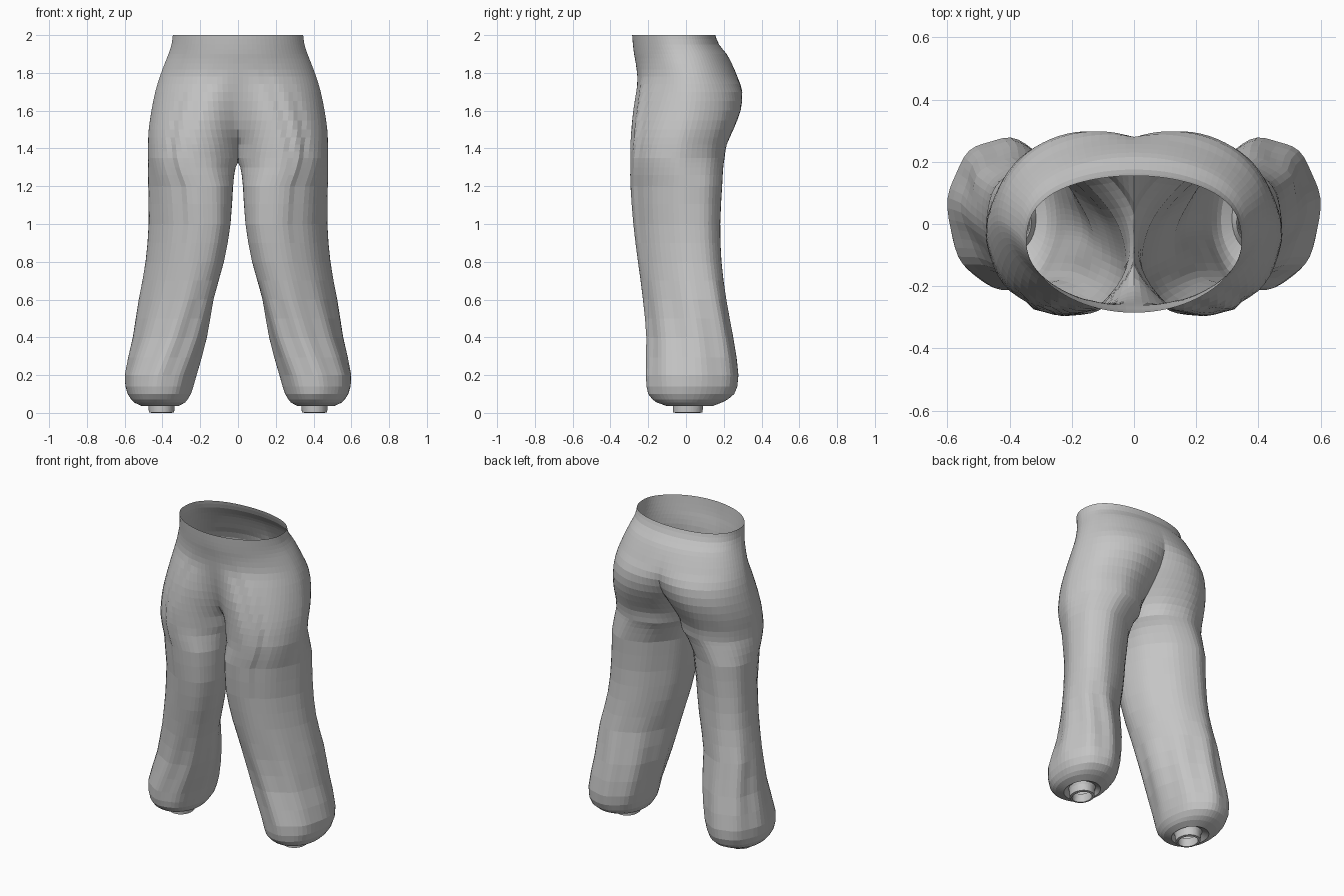
import bpy, bmesh, math

if "Cube" in bpy.data.objects:
    bpy.data.objects.remove(bpy.data.objects["Cube"])

OUT, INN = 46, 9      # columns on the visible arc / on the inner-leg strip

# half cross-sections: z, inner x, outer x, front y, back y
# (a negative inner x means the section is cut by the centre plane)
FABRIC = [
    (2.00, -.345, .345, -.285, .155), (1.95, -.352, .352, -.281, .175),
    (1.90, -.36, .368, -.275, .215), (1.85, -.36, .388, -.266, .242),
    (1.78, -.32, .414, -.258, .272),
    (1.70, -.20, .438, -.264, .298), (1.60, -.12, .458, -.28, .289),
    (1.50, -.06, .472, -.29, .25), (1.42, -.025, .475, -.295, .215),
    (1.35, -.013, .475, -.296, .203), (1.30, .012, .475, -.296, .196),
    (1.20, .026, .475, -.295, .19), (1.00, .040, .474, -.28, .18),
    (0.80, .075, .49, -.255, .187), (0.60, .13, .525, -.225, .21),
    (0.40, .17, .552, -.205, .245), (0.20, .222, .597, -.21, .275),
    (0.10, .25, .583, -.20, .255), (0.055, .28, .55, -.155, .19),
]
# tucked hem and the small open ankle cuff
CUFF = [
    (0.036, .315, .51, -.10, .14), (0.060, .33, .48, -.075, .095),
    (0.045, .335, .475, -.070, .090), (0.003, .338, .472, -.068, .088),
    (0.0, .352, .458, -.054, .074), (0.055, .354, .456, -.052, .072),
]
# roundness by height: below 1 is fuller, above 1 is leaner
BACK = [(2.0, .72), (1.9, .8), (1.7, 1.0), (1.2, 1.05), (.5, .95), (0, .92)]
FRONT = [(2.0, 1.1), (1.8, 1.2), (1.4, 1.25), (1.2, 1.05), (.5, .95), (0, .92)]
# twist of the leg sections: back leans outward, front leans inward
TWIST = [(2.0, 0), (1.35, 0), (1.2, .06), (1.0, .075), (.6, .065), (.2, .01), (0, 0)]


def at(table, z):
    for (z1, e1), (z0, e0) in zip(table, table[1:]):
        if z >= z0:
            return e0 + (e1 - e0) * (z - z0) / (z1 - z0)
    return table[-1][1]


def smooth_rows(rows):
    """Insert a Catmull-Rom midpoint between neighbouring sections."""
    out = []
    for i in range(len(rows) - 1):
        a, b = rows[i], rows[i + 1]
        p, n = rows[max(i - 1, 0)], rows[min(i + 2, len(rows) - 1)]
        out.append(a)
        out.append(tuple((9 * (u + v) - s - t) / 16 for s, u, v, t in zip(p, a, b, n)))
    return out + [rows[-1]]


def window(z, lo, hi):
    u = (z - lo) / (hi - lo)
    return math.sin(math.pi * u) if 0 < u < 1 else 0


def fold(t, z):
    """Relative radius change from pleats and gathered cloth."""
    f = 0
    for t0, lo, hi in ((-1.36, 1.15, 1.85), (-1.02, .8, 1.8)):
        f -= .04 * math.exp(-((t - t0) / .09) ** 2) * window(z, lo, hi)
    f += .03 * window(z, .05, .75) * math.sin(8 * t + 1.5 * z)
    f += .008 * window(z, .5, 1.7) * math.sin(9 * t + .8)
    return f


def section(row):
    z, xi, xo, yf, yb = row
    c, w = (xi + xo) / 2, (xo - xi) / 2
    cy, h = (yf + yb) / 2, (yb - yf) / 2
    k = min(c / w, .95)
    a = math.acos(-max(k, 0))
    cut = c / w < .95
    eb, ef = at(BACK, z), at(FRONT, z)
    tw = 0 if cut else at(TWIST, z)
    wt = math.sqrt(w * w - tw * tw)

    def pt(t):
        s = math.sin(t)
        x = c + wt * math.cos(t) + tw * s
        y = cy + (h * s ** eb if s > 0 else -h * abs(s) ** ef)
        f = fold(t, z) * max(0, min(1, x / .08))
        x, y = c + (x - c) * (1 + f), cy + (y - cy) * (1 + f)
        return (0.0 if x < 1e-5 else x, y, z)

    pts = [pt(-a + 2 * a * i / (OUT - 1)) for i in range(OUT)]
    first, last = pts[0], pts[-1]
    for j in range(1, INN + 1):
        u = j / (INN + 1)
        if cut:
            pts.append((0.0, last[1] + (first[1] - last[1]) * u, z))
        else:
            t = a + (2 * math.pi - 2 * a) * u
            pts.append(pt(t if t <= math.pi else t - 2 * math.pi))
    return pts


def loft_half(bm, rows, side):
    rings = [[bm.verts.new((side * x, y, z)) for x, y, z in section(r)] for r in rows]
    n = OUT + INN
    for r0, r1 in zip(rings, rings[1:]):
        for i in range(n):
            q = [r0[i], r1[i], r1[(i + 1) % n], r0[(i + 1) % n]]
            if all(abs(v.co.x) < 1e-6 for v in q):
                continue        # no wall on the centre plane
            bm.faces.new(q if side > 0 else q[::-1])


def make_object(name, rows, mat):
    bm = bmesh.new()
    for side in (1, -1):
        loft_half(bm, rows, side)
    bmesh.ops.remove_doubles(bm, verts=bm.verts, dist=1e-5)
    loose = [v for v in bm.verts if not v.link_faces]
    bmesh.ops.delete(bm, geom=loose, context='VERTS')
    # soften the centre cleft of the belly
    for reach in (.04, .08, .12, .08, .04) * 2:
        near = [v for v in bm.verts if abs(v.co.x) < reach
                and v.co.y < 0 and 1.44 < v.co.z < 1.85]
        bmesh.ops.smooth_vert(bm, verts=near, factor=.5,
                              use_axis_x=False, use_axis_y=True, use_axis_z=False)
    bmesh.ops.recalc_face_normals(bm, faces=bm.faces)
    # make sure normals point outward (outermost face)
    f = max(bm.faces, key=lambda q: q.calc_center_median().x)
    if f.normal.x < 0:
        bmesh.ops.reverse_faces(bm, faces=bm.faces)
    me = bpy.data.meshes.new(name)
    bm.to_mesh(me)
    bm.free()
    me.materials.append(mat)
    ob = bpy.data.objects.new(name, me)
    bpy.context.collection.objects.link(ob)
    return ob


cloth = bpy.data.materials.new("grey cloth")
cloth.diffuse_color = (.56, .56, .56, 1)
cloth.use_nodes = True
cloth.node_tree.nodes["Principled BSDF"].inputs["Base Color"].default_value = cloth.diffuse_color

# trousers: waist, seat and both legs
make_object("trousers", smooth_rows(FABRIC) + CUFF[:2], cloth)
# ankle cuffs
make_object("ankle_cuffs", CUFF[1:], cloth)
